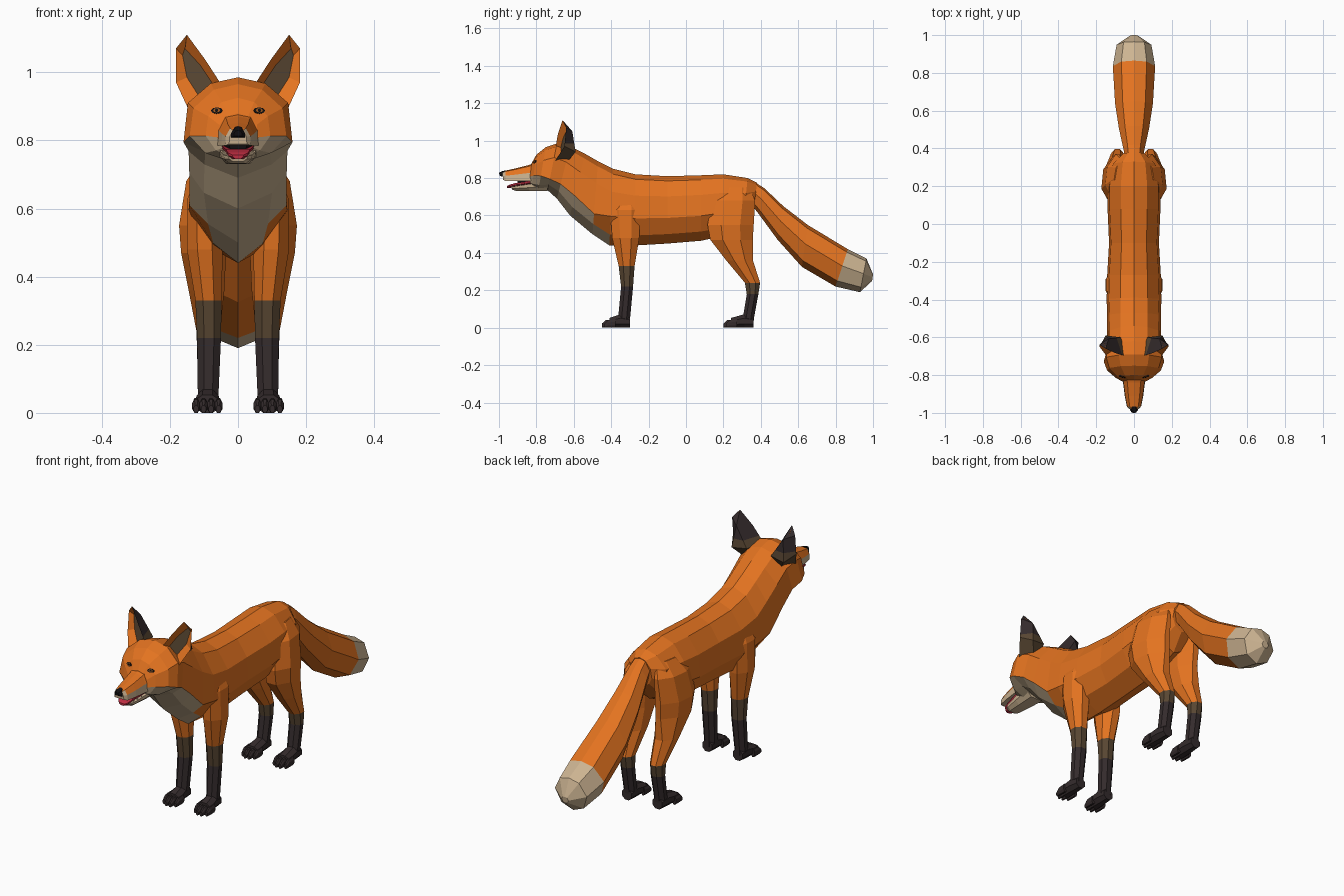
import bpy, bmesh, math
from mathutils import Vector
from mathutils.bvhtree import BVHTree

if "Cube" in bpy.data.objects:
    bpy.data.objects.remove(bpy.data.objects["Cube"])


def material(name, r, g, b):
    m = bpy.data.materials.new(name)
    lin = [((c / 255 + 0.055) / 1.055) ** 2.4 for c in (r, g, b)]
    m.diffuse_color = (*lin, 1)
    m.use_nodes = True
    m.node_tree.nodes["Principled BSDF"].inputs["Base Color"].default_value = m.diffuse_color
    return m


MATS = [material("orange_fur", 227, 115, 32), material("cream_fur", 205, 180, 146),
        material("chest_fur", 192, 170, 138), material("brown_fur", 88, 70, 50),
        material("dark_fur", 52, 43, 44), material("black", 18, 16, 18),
        material("tongue_red", 190, 45, 65), material("amber", 150, 85, 30)]
ORANGE, CREAM, CHEST, BROWN, DARK, BLACK, RED, AMBER = range(8)


def finish(name, bm):
    bmesh.ops.recalc_face_normals(bm, faces=bm.faces)
    me = bpy.data.meshes.new(name)
    bm.to_mesh(me)
    for m in MATS:
        me.materials.append(m)
    ob = bpy.data.objects.new(name, me)
    bpy.context.collection.objects.link(ob)
    return ob


def loft(name, rings, rule):
    """Skin a list of point rings; rule(ring, strip) gives the colour index."""
    bm = bmesh.new()
    vs = [[bm.verts.new(p) for p in r] for r in rings]
    n = len(vs[0])
    for i in range(len(vs) - 1):
        for j in range(n):
            k = (j + 1) % n
            f = bm.faces.new((vs[i][j], vs[i][k], vs[i + 1][k], vs[i + 1][j]))
            f.material_index = rule(i, j)
    bm.faces.new(vs[0]).material_index = rule(0, 0)
    bm.faces.new(vs[-1]).material_index = rule(len(vs) - 2, 2)
    return finish(name, bm)


def spine_ring(ty, tz, by, bz, w, profile):
    """Symmetric ring from a top point to a bottom point; profile = (drop, width)."""
    pts = [(w * f, ty + (by - ty) * t, tz + (bz - tz) * t) for t, f in profile]
    return pts + [(-x, y, z) for x, y, z in pts[-2:0:-1]]


def strip(j, half):
    return j if j < half else 2 * half - 1 - j


def octagon(cu, cv, ru, rv):
    k = math.cos(math.pi / 8)
    return [(cu + ru * math.cos(a) / k, cv + rv * math.sin(a) / k)
            for a in [math.pi / 8 + i * math.pi / 4 for i in range(8)]]


# Body, neck and skull in one skin; the last two values place the side and lower edges
def body_ring(ty, tz, by, bz, w, side=.62, low=.68):
    return spine_ring(ty, tz, by, bz, w, [(0, 0), (.07, .5), (.3, .92), (side, 1),
                                          (max(.86, side + .12), low), (1, 0)])


body_rings = [
    (.38, .775, .36, .62, .06), (.33, .80, .30, .53, .12), (.20, .82, .20, .49, .14),
    (.08, .815, .08, .465, .14), (-.10, .81, -.10, .45, .132), (-.27, .82, -.27, .44, .142),
    (-.39, .85, -.41, .44, .145, .62, .5), (-.47, .89, -.50, .50, .142, .72, .62),
    (-.54, .93, -.62, .60, .143, .68, .7), (-.62, .97, -.69, .69, .145, .72),
    (-.69, .985, -.74, .735, .16, .76, .6), (-.75, .965, -.79, .73, .142, .65),
    (-.80, .925, -.825, .745, .095), (-.825, .88, -.84, .765, .06)]


def body_rule(i, j):
    s = strip(j, 5)
    return CHEST if (i >= 7 and s >= 3) or (i == 6 and s == 4) else ORANGE


body = loft("body", [body_ring(*r) for r in body_rings], body_rule)

# Tail with a pale tip
TAIL = [(0, 0), (.08, .6), (.45, 1), (.85, .7), (1, 0)]
tail_rings = [
    (.35, .79, .33, .68, .045), (.42, .745, .38, .62, .057), (.52, .65, .49, .47, .08),
    (.65, .55, .62, .325, .10), (.865, .42, .80, .22, .112), (.965, .37, .93, .19, .092),
    (1.0, .285, .995, .25, .02)]
loft("tail", [spine_ring(*r, TAIL) for r in tail_rings],
     lambda i, j: CREAM if i >= 4 else ORANGE)

# Muzzle, with pale upper lips
SNOUT = [(0, 0), (.08, .6), (.5, .95), (1, 1), (1, 0)]
loft("muzzle", [spine_ring(*r, SNOUT) for r in [
    (-.76, .90, -.76, .79, .075), (-.84, .87, -.84, .785, .058),
    (-.91, .852, -.91, .785, .049), (-.965, .84, -.965, .785, .038),
    (-.982, .832, -.978, .79, .026)]],
    lambda i, j: CREAM if strip(j, 4) >= (1 if i == 3 else 2) else ORANGE)

# Lower jaw, dark mouth lining, tongue and nose
JAW = [(0, 0), (0, 1), (.5, .95), (1, .55), (1, 0)]
loft("lower_jaw", [spine_ring(*r, JAW) for r in [
    (-.74, .785, -.74, .73, .062), (-.84, .768, -.84, .73, .052),
    (-.91, .757, -.91, .732, .042), (-.935, .754, -.93, .738, .028)]],
    lambda i, j: CREAM)
loft("mouth_lining", [spine_ring(*r, JAW) for r in [
    (-.76, .792, -.76, .76, .052), (-.85, .79, -.85, .76, .04), (-.90, .788, -.90, .76, .025)]],
    lambda i, j: BLACK)
loft("tongue", [spine_ring(*r, JAW) for r in [
    (-.79, .79, -.79, .772, .05), (-.85, .782, -.85, .762, .046),
    (-.91, .774, -.91, .754, .036), (-.945, .764, -.945, .746, .03),
    (-.957, .757, -.957, .746, .016)]],
    lambda i, j: RED)
loft("nose", [spine_ring(*r, SNOUT) for r in [
    (-.965, .842, -.968, .812, .016), (-.985, .836, -.985, .808, .021),
    (-1.0, .829, -.997, .813, .012)]],
    lambda i, j: BLACK)


def leg(name, s, levels, rule, taper=0):
    """Levels are (z, y0, y1, x0, x1); taper draws the upper outer side in at the back."""
    rings = []
    for z, y0, y1, x0, x1 in levels:
        cx, cy, ry = (x0 + x1) / 2, (y0 + y1) / 2, (y1 - y0) / 2
        k = taper if z > .4 else 0
        rings.append([(s * (x - k * max(0, (y - cy) / ry) * (x > cx)), y, z)
                      for x, y in octagon(cx, cy, (x1 - x0) / 2, ry)])
    return loft(name, rings, rule)


def foot(name, s, heel, toe):
    """Paw sole with four toes."""
    spans = [(heel, .088, .028, .03, .028), (heel - .05, .089, .032, .036, .036),
             (toe + .04, .09, .037, .026, .026)]
    loft(name, [[(s * x, y, z) for x, z in octagon(cx, cz, rx, rz)]
                for y, cx, rx, cz, rz in spans], lambda i, j: DARK)
    for n in range(4):
        cx = .057 + n * .022
        back = .014 if n in (0, 3) else 0
        loft(f"{name}_toe_{n + 1}", [[(s * x, y + back, z) for x, z in octagon(cx, cz, rx, cz)]
             for y, rx, cz in ((toe + .06, .0105, .022), (toe + .02, .0115, .02),
                               (toe, .007, .011))], lambda i, j: DARK)


FRONT = [(.74, -.36, -.27, .05, .098), (.63, -.405, -.245, .06, .148), (.48, -.395, -.25, .045, .15),
         (.33, -.36, -.275, .048, .125), (.22, -.347, -.283, .05, .12),
         (.06, -.362, -.298, .057, .118), (.02, -.37, -.30, .06, .116)]
HIND = [(.75, .20, .34, .05, .105), (.68, .14, .37, .045, .152), (.55, .115, .362, .035, .173),
        (.47, .13, .357, .035, .167), (.36, .215, .358, .04, .145), (.24, .315, .396, .053, .122),
        (.18, .325, .387, .054, .12), (.06, .305, .365, .057, .118), (.02, .30, .36, .06, .116)]


def ear(name, s):
    """Hollow ear: orange rim, brown hollow, dark back fading to brown at the root."""
    bm = bmesh.new()
    rim = [(.15, -.66, 1.11), (.182, -.64, 1.07), (.182, -.65, .97),
           (.145, -.70, .89), (.04, -.70, .95), (.095, -.685, 1.035)]
    v = [bm.verts.new((s * x, y, z)) for x, y, z in rim]
    hollow = [(.156, -.63, 1.07), (.163, -.625, 1.05), (.15, -.64, .985),
              (.115, -.665, .93), (.06, -.675, .945), (.11, -.655, 1.02)]
    h = [bm.verts.new((s * x, y, z)) for x, y, z in hollow]
    for i in range(6):
        k = (i + 1) % 6
        bm.faces.new((v[i], v[k], h[k], h[i])).material_index = ORANGE
    bm.faces.new(h).material_index = BROWN
    mid, out, inn, bot = [bm.verts.new((s * x, y, z)) for x, y, z in (
        (.135, -.608, 1.05), (.15, -.59, .94), (.07, -.60, .95), (.10, -.64, .88))]
    for pts in ((v[0], v[1], mid), (v[1], v[2], out, mid), (v[2], v[3], bot, out), (v[3], v[4], bot),
                (v[4], inn, bot), (out, bot, inn), (mid, out, inn),
                (v[4], v[5], mid, inn), (v[5], v[0], mid)):
        bm.faces.new(pts).material_index = DARK
    back = [f for f in bm.faces if f.material_index == DARK]
    edges = {e for f in back for e in f.edges}
    bmesh.ops.bisect_plane(bm, geom=back + list(edges) + list({p for f in back for p in f.verts}),
                           plane_co=(0, 0, .985), plane_no=(0, 0, 1))
    for f in bm.faces:
        if f.material_index == DARK and f.calc_center_median().z < .985:
            f.material_index = BROWN
    finish(name, bm)


bm = bmesh.new()
bm.from_mesh(body.data)
tree = BVHTree.FromBMesh(bm)
bm.free()


def eye_disc(name, s, rx, rz, lift, col):
    """Thin almond plate laid on the face."""
    start = Vector((s * .062, -1.3, .887))
    hit, normal, _, _ = tree.ray_cast(start, Vector((0, 1, 0)))
    if normal.y > 0:
        normal = -normal
    side = normal.cross(Vector((0, 0, 1))).normalized()
    up = side.cross(normal).normalized()
    rings = []
    for h in (-.004, lift):
        rings.append([hit + normal * h + side * rx * math.cos(a) + up * rz * math.sin(a)
                      for a in [k * math.pi / 4 for k in range(8)]])
    loft(name, rings, lambda i, j: col)


# Mirrored parts
for s, side in ((1, "left"), (-1, "right")):
    leg(f"front_leg_{side}", s, FRONT,
        lambda i, j: ORANGE if i < 3 else BROWN if i == 3 else DARK)
    foot(f"front_paw_{side}", s, -.30, -.45)
    leg(f"hind_leg_{side}", s, HIND,
        lambda i, j: ORANGE if i < 5 else BROWN if i == 5 else DARK, .025)
    foot(f"hind_paw_{side}", s, .362, .20)
    ear(f"ear_{side}", s)
    eye_disc(f"eye_rim_{side}", s, .018, .010, .002, BLACK)
    eye_disc(f"iris_{side}", s, .011, .007, .003, AMBER)
    eye_disc(f"pupil_{side}", s, .005, .005, .004, BLACK)
    # Small teeth along the lower jaw
    for n in range(3):
        x, y = s * (.044 - n * .006), -.86 - n * .024
        loft(f"tooth_{side}_{n + 1}", [[(x + r * a, y + r * b, z) for a, b in
             ((1, 1), (-1, 1), (-1, -1), (1, -1))] for z, r in ((.752, .004), (.772, .001))],
             lambda i, j: CREAM)
